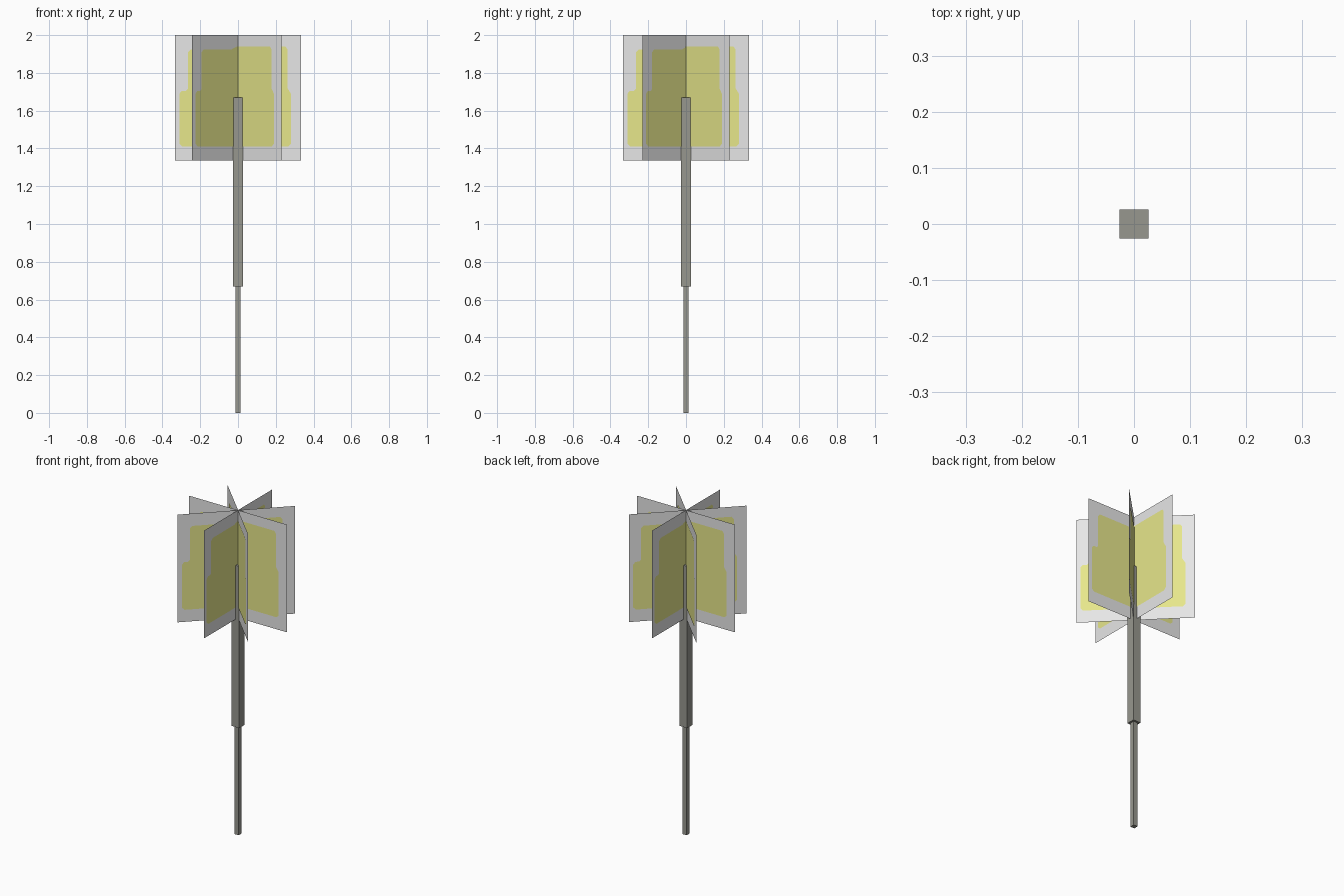
import bpy, bmesh, math
from mathutils import Vector

if "Cube" in bpy.data.objects:
    bpy.data.objects.remove(bpy.data.objects["Cube"])


def material(name, rgb):
    m = bpy.data.materials.new(name)
    lin = [((c / 255 + 0.055) / 1.055) ** 2.4 for c in rgb]
    m.diffuse_color = (*lin, 1)
    m.use_nodes = True
    m.node_tree.nodes["Principled BSDF"].inputs["Base Color"].default_value = m.diffuse_color
    return m


PALE = material("pale_grey", (232, 232, 232))
YELLOW = material("soft_yellow", (234, 234, 141))
STEM = material("stem_grey", (151, 151, 143))


def finish(name, bm, mat):
    me = bpy.data.meshes.new(name)
    bm.to_mesh(me)
    bm.free()
    me.materials.append(mat)
    ob = bpy.data.objects.new(name, me)
    bpy.context.collection.objects.link(ob)
    return ob


def post(name, half, z0, z1):
    bm = bmesh.new()
    bmesh.ops.create_cube(bm, size=1)
    for v in bm.verts:
        v.co = Vector((v.co.x * 2 * half, v.co.y * 2 * half, z0 if v.co.z < 0 else z1))
    finish(name, bm, STEM)


def sheet_side(name, outline, angle, shift, offset, mat):
    """Upright flat face seen from one side; outline is (across, height)."""
    u = Vector((math.cos(angle), math.sin(angle), 0))
    n = Vector((math.sin(angle), -math.cos(angle), 0))
    bm = bmesh.new()
    verts = [bm.verts.new(u * (a + shift) + n * offset + Vector((0, 0, z)))
             for a, z in outline]
    bm.faces.new(verts)
    finish(name, bm, mat)


# Two-part square stem
post("lower_stem", 0.014, 0.0, 0.67)
post("upper_stem", 0.026, 0.67, 1.67)

# Square sheet and the stepped yellow patch painted on each side
W = 0.3335
SHEET = [(-W, 1.335), (W, 1.335), (W, 2.0), (-W, 2.0)]
PATCH = [(-0.295, 1.41), (0.265, 1.41), (0.28, 1.425), (0.28, 1.69),
         (0.268, 1.71), (0.262, 1.72), (0.262, 1.925), (0.25, 1.94),
         (0.0, 1.94), (-0.04, 1.925), (-0.25, 1.925), (-0.265, 1.91),
         (-0.265, 1.715), (-0.275, 1.705), (-0.297, 1.705), (-0.31, 1.69),
         (-0.31, 1.425)]

# Four crossed sheets = eight sides, each reading the same way to its viewer
for k in range(8):
    a = k * math.pi / 4
    shift = -0.0094 * math.copysign(1, math.cos(a)) if k % 2 else 0.0
    sheet_side(f"leaf_sheet_{k}", SHEET, a, shift, 0.0006, PALE)
    sheet_side(f"yellow_patch_{k}", PATCH, a, shift, 0.0024, YELLOW)
